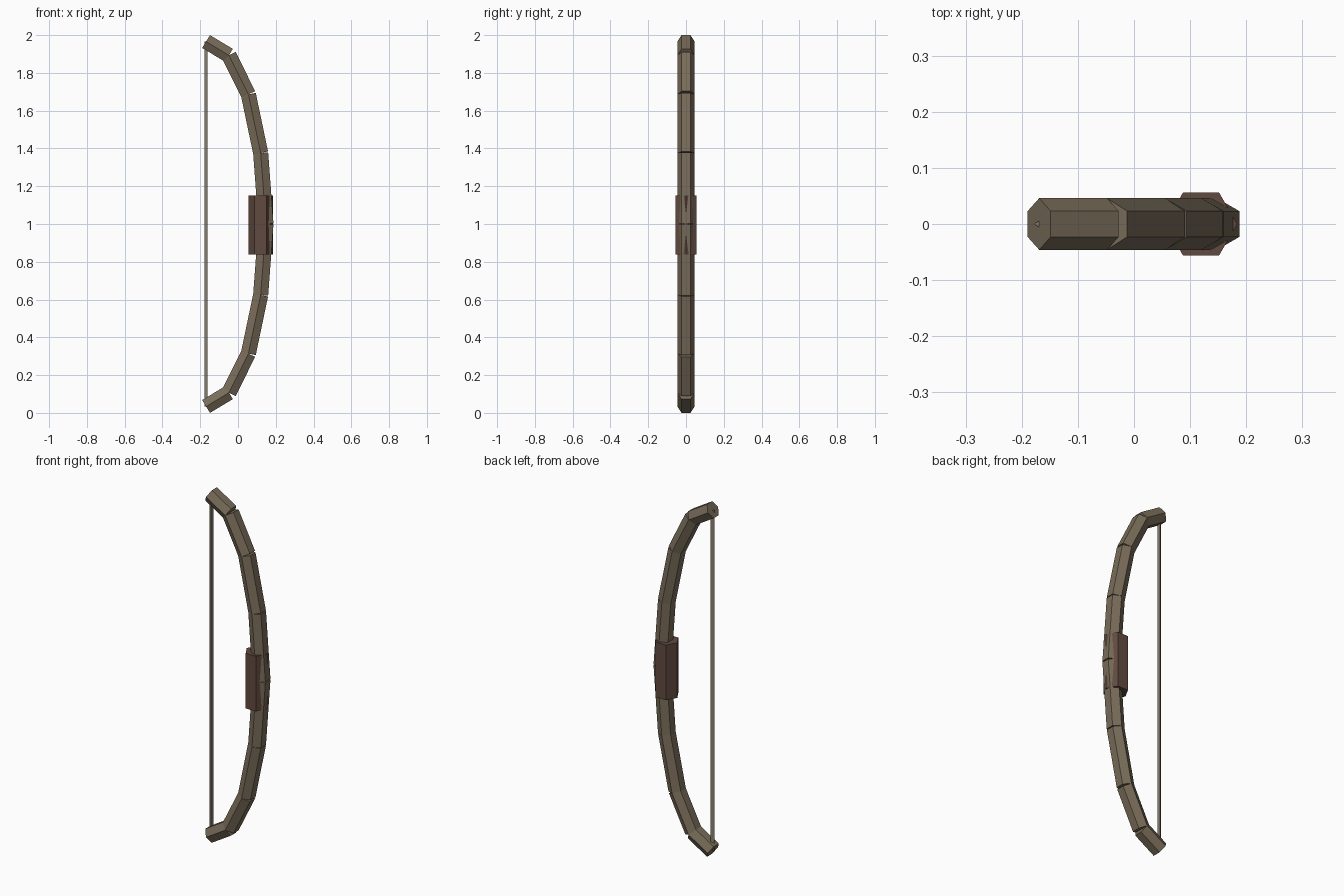
import bpy, bmesh, math
from mathutils import Vector

if "Cube" in bpy.data.objects:
    bpy.data.objects.remove(bpy.data.objects["Cube"])


def material(name, rgb):
    m = bpy.data.materials.new(name)
    m.diffuse_color = (*rgb, 1.0)
    m.use_nodes = True
    m.node_tree.nodes["Principled BSDF"].inputs["Base Color"].default_value = m.diffuse_color
    return m


def add_prism(bm, a, b, sides, radius, first):
    """Capped prism from a to b; the first corner points along 'first'."""
    a, b, u = Vector(a), Vector(b), Vector(first)
    v = (b - a).normalized().cross(u)
    rings = []
    for p in (a, b):
        ring = []
        for i in range(sides):
            t = math.tau * i / sides
            ring.append(bm.verts.new(p + radius * (math.cos(t) * u + math.sin(t) * v)))
        rings.append(ring)
    lo, hi = rings
    bm.faces.new(lo[::-1])
    bm.faces.new(hi)
    for i in range(sides):
        j = (i + 1) % sides
        bm.faces.new((lo[i], lo[j], hi[j], hi[i]))


def make_object(name, bm, mat):
    bmesh.ops.recalc_face_normals(bm, faces=bm.faces)
    mesh = bpy.data.meshes.new(name)
    bm.to_mesh(mesh)
    bm.free()
    mesh.materials.append(mat)
    obj = bpy.data.objects.new(name, mesh)
    bpy.context.collection.objects.link(obj)
    return obj


wood = material("wood", (0.19, 0.15, 0.10))
leather = material("leather", (0.12, 0.07, 0.052))
cord = material("cord", (0.25, 0.21, 0.15))

# Centre line of the upper limb, tip to middle (x, z); lower limb is its mirror
upper = [(-0.169, 1.966), (-0.048, 1.893), (0.055, 1.686), (0.12, 1.376), (0.148, 1.0)]
path = upper + [(x, 2.0 - z) for x, z in reversed(upper[:-1])]

# Bow limbs: separate hexagonal segments, leaving small notches at the outer bends
for i, ((x0, z0), (x1, z1)) in enumerate(zip(path, path[1:])):
    bm = bmesh.new()
    add_prism(bm, (x0, 0, z0), (x1, 0, z1), 6, 0.046, (0, 1, 0))
    make_object(f"limb_segment_{i + 1}", bm, wood)

# Hand grip: wider hexagonal block around the middle
bm = bmesh.new()
add_prism(bm, (0.1195, 0, 0.838), (0.1195, 0, 1.151), 6, 0.0645, (1, 0, 0))
make_object("grip", bm, leather)

# Bowstring: thin three-sided cord between the tips
bm = bmesh.new()
add_prism(bm, (-0.167, 0, 0.034), (-0.167, 0, 1.966), 3, 0.0115, (-1, 0, 0))
make_object("bowstring", bm, cord)
